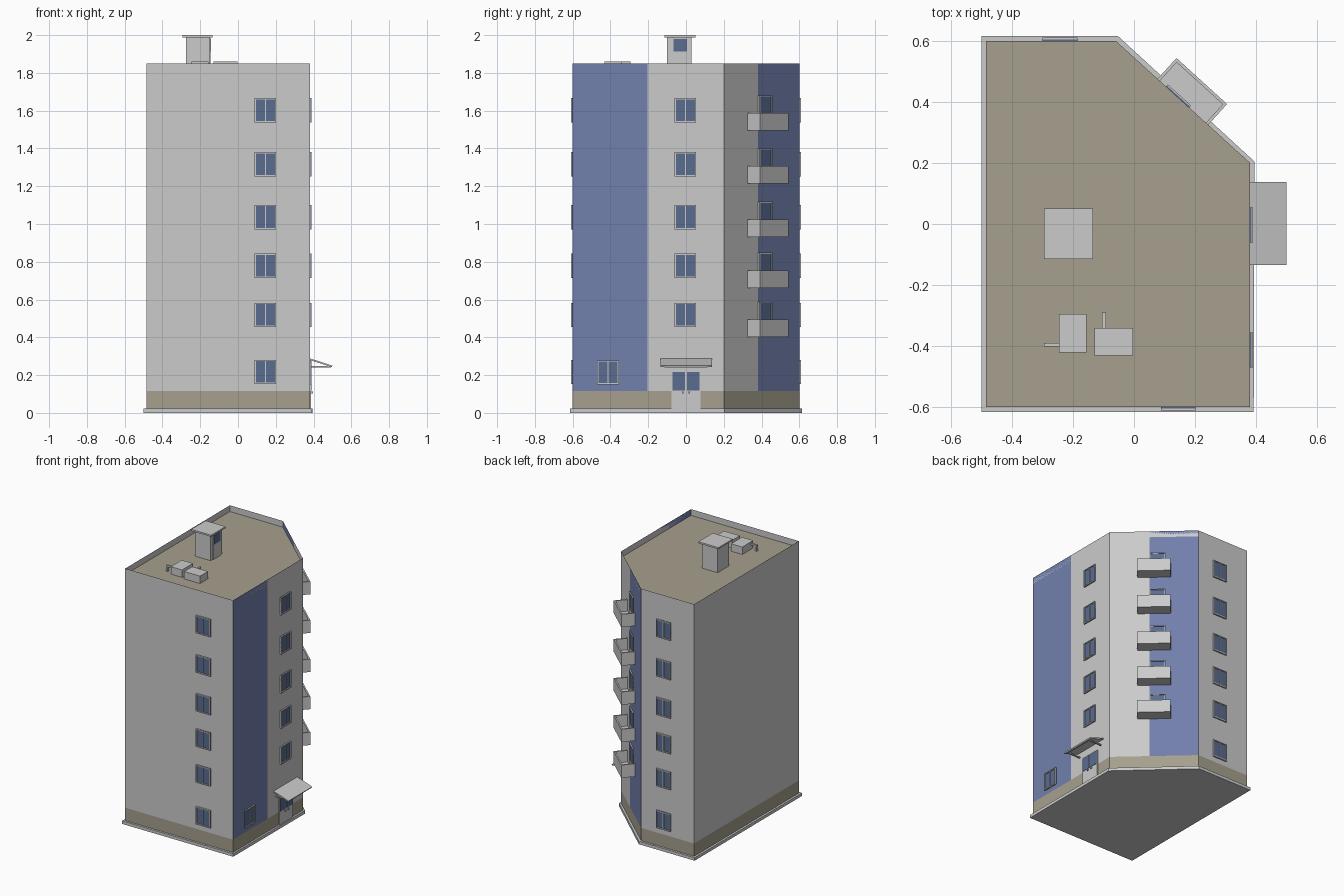
import bpy, bmesh, math
from mathutils import Matrix, Vector

if "Cube" in bpy.data.objects:
    bpy.data.objects.remove(bpy.data.objects["Cube"])


def material(name, rgb):
    m = bpy.data.materials.new(name)
    m.diffuse_color = (*rgb, 1)
    m.use_nodes = True
    m.node_tree.nodes["Principled BSDF"].inputs["Base Color"].default_value = m.diffuse_color
    return m


GREY, BLUE, BEIGE, GLASS = 0, 1, 2, 3
MATS = [material("plaster", (0.8, 0.8, 0.8)), material("blue_paint", (0.17, 0.215, 0.42)),
        material("beige", (0.38, 0.35, 0.27)), material("glass", (0.1, 0.15, 0.28))]


def finish(name, bm, matrix=Matrix()):
    me = bpy.data.meshes.new(name)
    bmesh.ops.recalc_face_normals(bm, faces=bm.faces)
    bm.to_mesh(me)
    bm.free()
    for m in MATS:
        me.materials.append(m)
    ob = bpy.data.objects.new(name, me)
    ob.matrix_world = matrix
    bpy.context.collection.objects.link(ob)
    return ob


def add_box(bm, x, y, z, mat=GREY):
    """Box given by its (min, max) along each axis."""
    size = [b - a for a, b in (x, y, z)]
    mid = [(a + b) / 2 for a, b in (x, y, z)]
    vs = bmesh.ops.create_cube(bm, size=1, matrix=Matrix.Translation(mid) @ Matrix.Diagonal((*size, 1)))["verts"]
    for f in {f for v in vs for f in v.link_faces}:
        f.material_index = mat


def boxes(name, items, matrix=Matrix()):
    bm = bmesh.new()
    for it in items:
        add_box(bm, *it)
    return finish(name, bm, matrix)


def prism(pts, z0, z1, mats):
    """Vertical prism; mats gives one material per side."""
    bm = bmesh.new()
    lo = [bm.verts.new((x, y, z0)) for x, y in pts]
    hi = [bm.verts.new((x, y, z1)) for x, y in pts]
    n = len(pts)
    for i in range(n):
        j = (i + 1) % n
        bm.faces.new((lo[i], lo[j], hi[j], hi[i])).material_index = mats[i]
    bm.faces.new(lo[::-1])
    return bm, bm.faces.new(hi)


# Facade frames: local x runs along the wall, local -y points outward
c0, c1 = Vector((0.38, 0.2)), Vector((-0.06, 0.6))
d = (c1 - c0).normalized()
mid = (c0 + c1) / 2


def facade(x, y, angle):
    return Matrix.Translation((x, y, 0)) @ Matrix.Rotation(angle, 4, 'Z')


FRONT = facade(0, -0.6, 0)
RIGHT = facade(0.38, 0, math.pi / 2)
BACK = facade(0, 0.6, math.pi)
DIAG = facade(mid.x, mid.y, math.atan2(d.y, d.x))

# Main body with sunken roof, painted strips on the right wall and cut corner
split = c0 + d * 0.268
body_pts = [(-0.485, -0.6), (0.38, -0.6), (0.38, -0.205), tuple(c0), tuple(split), tuple(c1), (-0.485, 0.6)]
bm, top = prism(body_pts, 0.115, 1.85, [GREY, BLUE, GREY, GREY, BLUE, GREY, GREY])
bmesh.ops.inset_region(bm, faces=[top], thickness=0.015, use_even_offset=True)
bmesh.ops.translate(bm, verts=top.verts[:], vec=(0, 0, -0.045))
top.material_index = BEIGE
finish("building_body", bm)

# Beige base band and projecting ground slab
foot = [(-0.485, -0.6), (0.38, -0.6), tuple(c0), tuple(c1), (-0.485, 0.6)]
finish("base_band", prism(foot, 0.02, 0.115, [BEIGE] * 5)[0])
slab = [(-0.5, -0.615), (0.392, -0.615), (0.394, 0.205), (-0.052, 0.615), (-0.5, 0.615)]
finish("ground_slab", prism(slab, 0, 0.022, [GREY] * 5)[0])


# Two-pane windows
def window(name, matrix, x, z0, z1, w=0.114):
    a, b, t = x - w / 2, x + w / 2, 0.006
    y = (-0.01, 0.004)
    boxes(name, [((a, b), (-0.004, 0.004), (z0, z1), GLASS),
                 ((a, a + t), y, (z0, z1)), ((b - t, b), y, (z0, z1)),
                 ((x - t / 2, x + t / 2), y, (z0, z1)),
                 ((a, b), y, (z1 - t, z1)), ((a, b), y, (z0, z0 + 0.008))], matrix)


LEVELS = [0.152, 0.455, 0.715, 0.972, 1.252, 1.538]
for i, z in enumerate(LEVELS):
    window(f"front_window_{i}", FRONT, 0.145, z, z + 0.128)
    window(f"back_window_{i}", BACK, 0.242, z, z + 0.128)
    if i:
        window(f"right_window_{i}", RIGHT, -0.003, z, z + 0.128)
window("right_ground_window", RIGHT, -0.413, 0.15, 0.278)

# Balconies with their doors on the cut corner
for i, z in enumerate([0.402, 0.662, 0.932, 1.215, 1.495]):
    h, dep, t = 0.112, 0.092, 0.01
    boxes(f"balcony_{i}", [((-h, h), (-dep, 0.004), (z, z + t)),
                           ((-h, h), (-dep, -dep + t), (z, z + 0.093)),
                           ((-h, -h + t), (-dep, 0.004), (z, z + 0.093)),
                           ((h - t, h), (-dep, 0.004), (z, z + 0.093))], DIAG)
    a, b, y, zt = -0.028, 0.075, (-0.009, 0.004), z + 0.186
    boxes(f"balcony_door_{i}", [((a, b), (-0.004, 0.004), (z + t, zt), GLASS),
                                ((a, a + 0.008), y, (z + t, zt)), ((b - 0.006, b), y, (z + t, zt)),
                                ((a, b), y, (zt - 0.006, zt)),
                                ((a, b), y, (z + t, z + 0.07))], DIAG)

# Entrance double door with upper panes and handles
door = [((-0.077, 0.077), (-0.007, 0.004), (0.022, 0.222))]
for s in (-1, 1):
    x0, x1 = sorted((s * 0.004, s * 0.071))
    door.append(((x0, x1), (-0.009, 0), (0.118, 0.217), GLASS))
    x0, x1 = sorted((s * 0.012, s * 0.022))
    door.append(((x0, x1), (-0.016, 0), (0.102, 0.112)))
boxes("entrance_door", door, RIGHT)

# Sloping canopy on two horizontal brackets
bm = bmesh.new()
profile = [(0.38, 0.28), (0.497, 0.242), (0.5, 0.25), (0.38, 0.289)]
ends = [[bm.verts.new((x, y, z)) for x, z in profile] for y in (-0.135, 0.137)]
for i in range(4):
    j = (i + 1) % 4
    bm.faces.new((ends[0][i], ends[0][j], ends[1][j], ends[1][i]))
bm.faces.new(ends[0])
bm.faces.new(ends[1][::-1])
finish("entrance_canopy", bm)
boxes("canopy_brackets", [((y, y + 0.01), (-0.112, 0), (0.241, 0.249)) for y in (-0.115, 0.105)]
      + [((-0.115, 0.115), (-0.112, -0.104), (0.241, 0.249))], RIGHT)

# Roof access hut with cap and door
boxes("roof_hut", [((-0.275, -0.15), (-0.1, 0.03), (1.8, 1.991))])
boxes("roof_hut_cap", [((-0.295, -0.135), (-0.115, 0.05), (1.988, 2.0))])
boxes("roof_hut_door", [((-0.16, -0.145), (-0.072, 0.012), (1.805, 1.985)),
                        ((-0.15, -0.143), (-0.066, 0.006), (1.912, 1.979), GLASS)])

# Rooftop ventilation units with pipes
boxes("vent_unit_a", [((-0.245, -0.155), (-0.42, -0.295), (1.8, 1.859)),
                      ((-0.295, -0.245), (-0.401, -0.389), (1.838, 1.85)),
                      ((-0.295, -0.283), (-0.401, -0.389), (1.8, 1.85))])
boxes("vent_unit_b", [((-0.13, -0.003), (-0.431, -0.34), (1.8, 1.859)),
                      ((-0.104, -0.092), (-0.34, -0.29), (1.838, 1.85)),
                      ((-0.104, -0.092), (-0.302, -0.29), (1.8, 1.85))])
